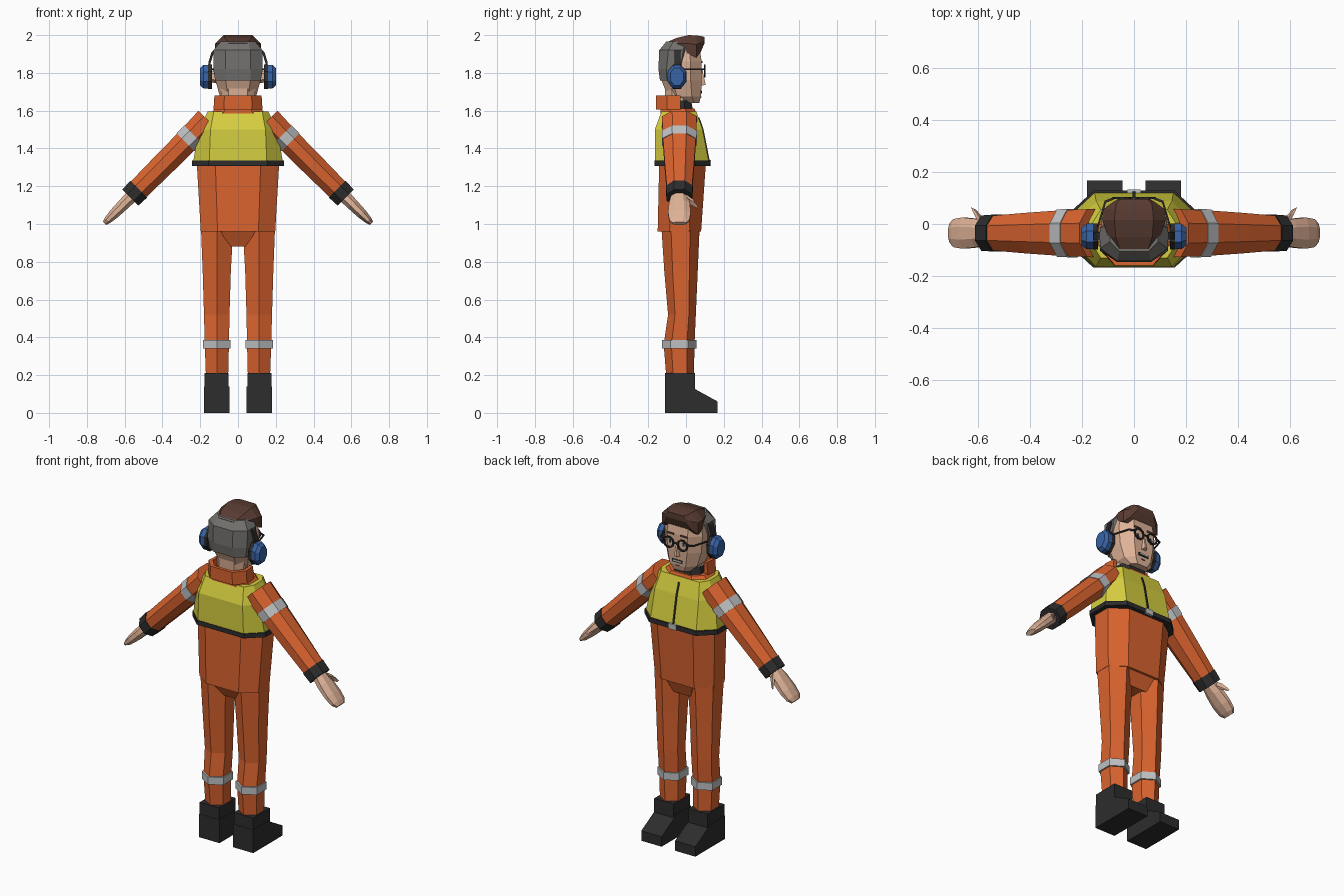
import bpy, bmesh, math
from mathutils import Vector

if "Cube" in bpy.data.objects:
    bpy.data.objects.remove(bpy.data.objects["Cube"])


def material(name, r, g, b):
    m = bpy.data.materials.new(name)
    m.diffuse_color = (r, g, b, 1)
    m.use_nodes = True
    m.node_tree.nodes["Principled BSDF"].inputs["Base Color"].default_value = m.diffuse_color
    return m


ORANGE = material("orange cloth", 0.70, 0.125, 0.028)
YELLOW = material("yellow vest", 0.67, 0.62, 0.05)
SILVER = material("silver tape", 0.52, 0.53, 0.54)
BLACK = material("black", 0.026, 0.026, 0.026)
BLUE = material("blue plastic", 0.04, 0.125, 0.38)
SKIN = material("skin", 0.74, 0.45, 0.31)
BROWN = material("brown hair", 0.10, 0.045, 0.032)
GREY = material("grey hair", 0.17, 0.165, 0.155)


def loft(name, rings, mat, mirror=False, closed=False):
    """Skin a list of equal-sized point rings and cap the ends."""
    bm = bmesh.new()
    vs = [[bm.verts.new(p) for p in r] for r in rings]
    n = len(rings[0])
    pairs = list(zip(vs, vs[1:])) + ([(vs[-1], vs[0])] if closed else [])
    for a, b in pairs:
        for i in range(n):
            j = (i + 1) % n
            bm.faces.new((a[i], a[j], b[j], b[i]))
    if not closed:
        bm.faces.new(vs[0])
        bm.faces.new(vs[-1])
    bmesh.ops.recalc_face_normals(bm, faces=bm.faces)
    me = bpy.data.meshes.new(name)
    bm.to_mesh(me)
    bm.free()
    me.materials.append(mat)
    ob = bpy.data.objects.new(name, me)
    bpy.context.collection.objects.link(ob)
    if mirror:
        ob.modifiers.new("mirror", "MIRROR").use_mirror_merge = False
    return ob


def octa(z, w, y0, y1, c=0.55, k=0.45):
    """Level eight-sided section: half width w, from y0 to y1."""
    m, h = (y0 + y1) / 2, (y1 - y0) / 2
    return [(w * c, y0, z), (w, m - h * k, z), (w, m + h * k, z), (w * c, y1, z),
            (-w * c, y1, z), (-w, m + h * k, z), (-w, m - h * k, z), (-w * c, y0, z)]


def hexa(z, x0, x1, y0, y1):
    """Level six-sided section with a corner at front and back."""
    x, y, w, h = (x0 + x1) / 2, (y0 + y1) / 2, (x1 - x0) / 2, (y1 - y0) / 2
    return [(x, y - h, z), (x + w, y - h * .5, z), (x + w, y + h * .5, z),
            (x, y + h, z), (x - w, y + h * .5, z), (x - w, y - h * .5, z)]


def arm_ring(x, hy, hn, yc=-0.035):
    """Section square to the sloping arm axis, centred at x."""
    k = 0.7071
    out = []
    for i in range(8):
        a = math.radians(22.5 + 45 * i)
        u, v = 1.082 * hy * math.cos(a), 1.082 * hn * math.sin(a)
        out.append((x + v * k, yc + u, 1.71 - x + v * k))
    return out


def box(name, x0, x1, y0, y1, z0, z1, mat, mirror=False):
    return loft(name, [[(x0, y0, z), (x1, y0, z), (x1, y1, z), (x0, y1, z)]
                       for z in (z0, z1)], mat, mirror)


def disc(x, r_y, r_z, n=8, y=-0.048, z=1.78):
    return [(x, y + r_y * math.cos(2 * math.pi * (i + .5) / n),
             z + r_z * math.sin(2 * math.pi * (i + .5) / n)) for i in range(n)]


def bar(name, a, b, r, mat, mirror=False):
    """Thin square rod from a to b."""
    a, b = Vector(a), Vector(b)
    d = (b - a).normalized()
    u = d.orthogonal().normalized()
    v = d.cross(u)
    loft(name, [[p + u * r, p + v * r, p - u * r, p - v * r] for p in (a, b)], mat, mirror)


# Legs, tape and boots
loft("legs", [hexa(0.20, .052, .170, -.105, .042), hexa(0.36, .048, .176, -.118, .045),
              hexa(0.52, .045, .180, -.095, .052), hexa(0.75, .038, .187, -.115, .062),
              hexa(0.98, .025, .196, -.130, .072)], ORANGE, True)
loft("leg_tape", [hexa(z, .040, .184, -.126, .055) for z in (.34, .385)], SILVER, True)
box("boot_shafts", .050, .178, -.11, .048, .12, .21, BLACK, True)
loft("boot_feet", [[(x, -.112, 0), (x, .168, 0), (x, .168, .06), (x, .05, .125), (x, .035, .14),
                    (x, -.112, .14)] for x in (.045, .180)], BLACK, True)

# Lower jacket and crotch
loft("jacket", [octa(0.96, .197, -.150, .080), octa(1.32, .218, -.142, .105)], ORANGE)
loft("crotch", [octa(0.88, .072, -.08, .035, .8), octa(0.97, .115, -.125, .070, .8)], ORANGE)

# Vest with hem, zip and buckle
loft("vest", [octa(1.325, .238, -.165, .122, .64), octa(1.50, .208, -.165, .088, .70),
              octa(1.595, .160, -.130, .055, .80)], YELLOW)
loft("vest_hem", [octa(z, .244, -.168, .128, .64) for z in (1.308, 1.335)], BLACK)
box("hem_buckle", -.025, .025, .12, .133, 1.306, 1.338, SILVER)
loft("zip", [[(-.005, y - .01, z), (.005, y - .01, z), (.005, y + .005, z), (-.005, y + .005, z)]
             for y, z in ((.120, 1.338), (.088, 1.50), (.066, 1.565))], BLACK)

# Collar wrapping the back of the neck
loft("collar_base", [octa(1.585, .145, -.135, .055), octa(1.612, .120, -.135, .045)], ORANGE)
path = [(.125, -.028), (.130, -.10), (.075, -.160), (-.075, -.160), (-.130, -.10), (-.125, -.028)]
loft("collar", [[(x, y, 1.605), (x * .96, y, 1.68), (x * .80, y * .85 - .004, 1.68),
                 (x * .80, y * .85 - .004, 1.605)] for x, y in path], ORANGE)
loft("undershirt", [octa(1.59, .100, -.12, .038), octa(1.655, .088, -.11, .028)], BLACK)

# Arms, tape, cuffs
loft("sleeves", [arm_ring(.160, .092, .070), arm_ring(.26, .088, .064),
                 arm_ring(.40, .078, .062), arm_ring(.54, .066, .058)], ORANGE, True)
loft("sleeve_tape", [arm_ring(.237, .093, .068), arm_ring(.277, .091, .067)], SILVER, True)
loft("cuffs", [arm_ring(.525, .071, .063), arm_ring(.570, .068, .060)], BLACK, True)

# Hands
loft("hands", [arm_ring(.555, .040, .034), arm_ring(.605, .055, .031),
               arm_ring(.655, .060, .027), arm_ring(.690, .054, .020),
               arm_ring(.707, .036, .012)], SKIN, True)
loft("thumbs", [[(x - r, y - r * .5, z), (x, y, z - r), (x + r, y + r * .5, z), (x, y, z + r)]
                for x, y, z, r in ((.580, .000, 1.135, .022), (.600, .035, 1.115, .018),
                                   (.618, .060, 1.092, .010))], SKIN, True)

# Head and neck
loft("neck", [octa(1.60, .085, -.105, .02), octa(1.76, .095, -.115, .02)], SKIN)
loft("head", [octa(1.640, .060, -.020, .070), octa(1.675, .096, -.095, .079),
              octa(1.76, .119, -.130, .083), octa(1.86, .126, -.135, .083),
              octa(1.93, .115, -.120, .072), octa(1.96, .080, -.08, .04)], SKIN)
loft("nose", [[(-.019, .075, 1.730), (.019, .075, 1.730), (.007, .104, 1.737), (-.007, .104, 1.737)],
              [(-.009, .075, 1.81), (.009, .075, 1.81), (.004, .088, 1.81), (-.004, .088, 1.81)]], SKIN)
loft("ears", [disc(.115, .025, .035, 6), disc(.142, .022, .030, 6)], SKIN, True)

# Hair: cropped grey back and sides, swept brown top
loft("side_hair", [octa(1.760, .121, -.138, -.005), octa(1.82, .131, -.146, .010, .5),
                   octa(1.92, .130, -.142, .035, .5), octa(1.965, .092, -.105, .03, .6)], GREY)
loft("top_hair", [[(-wb, y, zb), (wb, y, zb), (wb, y, zm), (wt, y, zt), (-wt, y, zt), (-wb, y, zm)]
                  for y, wb, zb, zm, wt, zt in (
                      (-.112, .060, 1.930, 1.945, .050, 1.958), (-.05, .100, 1.93, 1.955, .070, 1.985),
                      (.015, .122, 1.900, 1.955, .075, 2.0), (.055, .120, 1.880, 1.95, .072, 1.998),
                      (.078, .090, 1.910, 1.96, .068, 1.995), (.097, .060, 1.955, 1.975, .05, 1.99))], BROWN)

# Ear defenders
loft("ear_cushions", [disc(.138, .054, .070), disc(.158, .054, .070)], BLACK, True)
loft("ear_cups", [disc(.156, .053, .068), disc(.182, .053, .068), disc(.201, .038, .050)], BLUE, True)
arch = [(.157, 1.80), (.156, 1.86), (.140, 1.91), (.088, 1.957), (.04, 1.975)]
arch += [(-x, z) for x, z in reversed(arch)]
loft("headband", [[(x, -.060, z), (x, -.030, z), (x * .93, -.030, z - .009), (x * .93, -.060, z - .009)]
                  for x, z in arch], BLACK)

# Glasses
rim = []
for i in range(10):
    a = 2 * math.pi * i / 10
    rim.append([(.046 + r * math.cos(a), y, 1.810 + r * math.sin(a))
                for r, y in ((.036, .096), (.036, .104), (.027, .104), (.027, .096))])
loft("glasses_rims", rim, BLACK, True, closed=True)
bar("glasses_bridge", (-.014, .101, 1.815), (.014, .101, 1.815), .005, BLACK)
bar("glasses_hinges", (.078, .099, 1.82), (.112, .085, 1.82), .006, BLACK, True)
bar("glasses_temples", (.110, .087, 1.82), (.142, -.02, 1.82), .005, BLACK, True)

# Painted face details
box("eyes", .030, .060, .080, .086, 1.802, 1.817, SILVER, True)
box("pupils", .039, .051, .082, .088, 1.801, 1.818, BLACK, True)
box("eyebrows", .022, .068, .078, .087, 1.853, 1.863, BROWN, True)
box("mouth", -.034, .034, .077, .084, 1.690, 1.708, BLACK)
box("teeth", -.026, .026, .078, .086, 1.697, 1.705, SILVER)
box("chin_shadow_beard", -.012, .012, .074, .081, 1.670, 1.675, BROWN)
